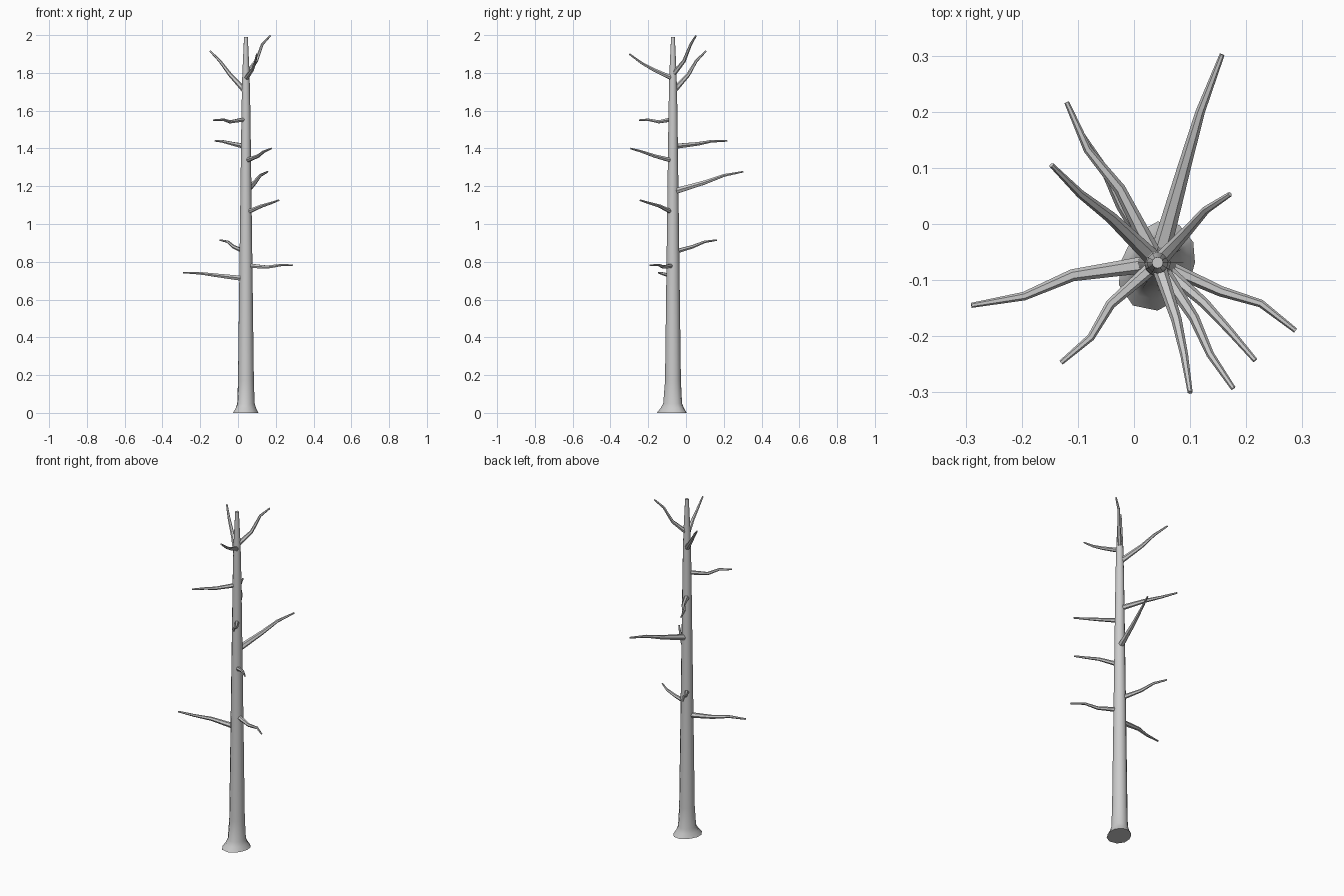
import bpy, bmesh, math
from mathutils import Vector

if "Cube" in bpy.data.objects:
    bpy.data.objects.remove(bpy.data.objects["Cube"])

AXIS = Vector((0.042, -0.069, 0))   # trunk axis
SIDES = 12


def finish(obj):
    bpy.ops.object.select_all(action='DESELECT')
    obj.select_set(True)
    bpy.context.view_layer.objects.active = obj
    if obj.type == 'CURVE':
        bpy.ops.object.convert(target='MESH')
    bpy.ops.object.shade_smooth_by_angle(angle=math.radians(50))


# Trunk: tapered rings, with an uneven lobed root flare at the ground
profile = [(0, 0.073), (0.025, 0.058), (0.05, 0.048), (0.17, 0.042),
           (0.8, 0.034), (1.6, 0.0235), (1.8, 0.019), (1.99, 0.010)]
bm = bmesh.new()
rings = []
for z, r in profile:
    fade = max(0, 1 - z / 0.07)
    ring = []
    for i in range(SIDES):
        a = 2 * math.pi * i / SIDES
        rr = r + fade * (0.010 * math.cos(2 * (a - 1.13)) - 0.006 * math.sin(a))
        ring.append(bm.verts.new(AXIS + Vector((rr * math.cos(a), rr * math.sin(a), z))))
    rings.append(ring)
for lo, hi in zip(rings, rings[1:]):
    for i in range(SIDES):
        j = (i + 1) % SIDES
        bm.faces.new((lo[i], lo[j], hi[j], hi[i]))
bm.faces.new(rings[-1])
bm.faces.new(rings[0][::-1])
mesh = bpy.data.meshes.new("trunk")
bm.to_mesh(mesh)
bm.free()
trunk = bpy.data.objects.new("trunk", mesh)
bpy.context.collection.objects.link(trunk)
finish(trunk)


# Branch: tapered six-sided tube from the axis to the tip, with two kinks
# given as (sideways, upward) millimetre shifts off the straight line
def branch(name, z0, tip, kink1, kink2):
    start = AXIS + Vector((0, 0, z0))
    d = Vector(tip) - start
    side = Vector((-d.y, d.x, 0)).normalized()
    up = Vector((0, 0, 1))
    base_r = 0.004 + 0.035 * d.length
    cu = bpy.data.curves.new(name, 'CURVE')
    cu.dimensions = '3D'
    cu.bevel_depth = 1.0
    cu.bevel_resolution = 1
    cu.use_fill_caps = True
    sp = cu.splines.new('POLY')
    sp.points.add(3)
    steps = [(0, (0, 0)), (0.45, kink1), (0.72, kink2), (1, (0, 0))]
    for pt, (t, (s, u)) in zip(sp.points, steps):
        pt.co = (*(start + d * t + side * s / 1000 + up * u / 1000), 1)
        pt.radius = base_r + (0.0045 - base_r) * t
    obj = bpy.data.objects.new(name, cu)
    bpy.context.collection.objects.link(obj)
    finish(obj)


# Branches from lowest to highest
branch("branch_low_left", 0.71, (-.29, -.145, .743), (-12, 3), (5, 5))
branch("branch_low_right", 0.78, (.288, -.19, .782), (4, -9), (16, 1))
branch("branch_low_back", 0.85, (-.095, .163, .915), (4, 0), (-3, 9))
branch("branch_mid_right", 1.06, (.216, -.243, 1.126), (8, 6), (5, 2))
branch("branch_mid_back", 1.17, (.157, .302, 1.277), (5, 2), (7, 10))
branch("branch_mid_front", 1.335, (.177, -.293, 1.40), (5, -4), (-4, 1))
branch("branch_high_back", 1.41, (-.12, .217, 1.44), (-6, 1), (9, 6))
branch("branch_high_left", 1.555, (-.13, -.247, 1.55), (-9, -12), (7, 1))
branch("branch_top_left", 1.70, (-.147, .105, 1.915), (-3, -7), (3, 8))
branch("branch_top_front", 1.77, (.10, -.30, 1.90), (8, -12), (6, -12))
branch("branch_top_right", 1.79, (.171, .053, 1.997), (5, -20), (9, 13))
